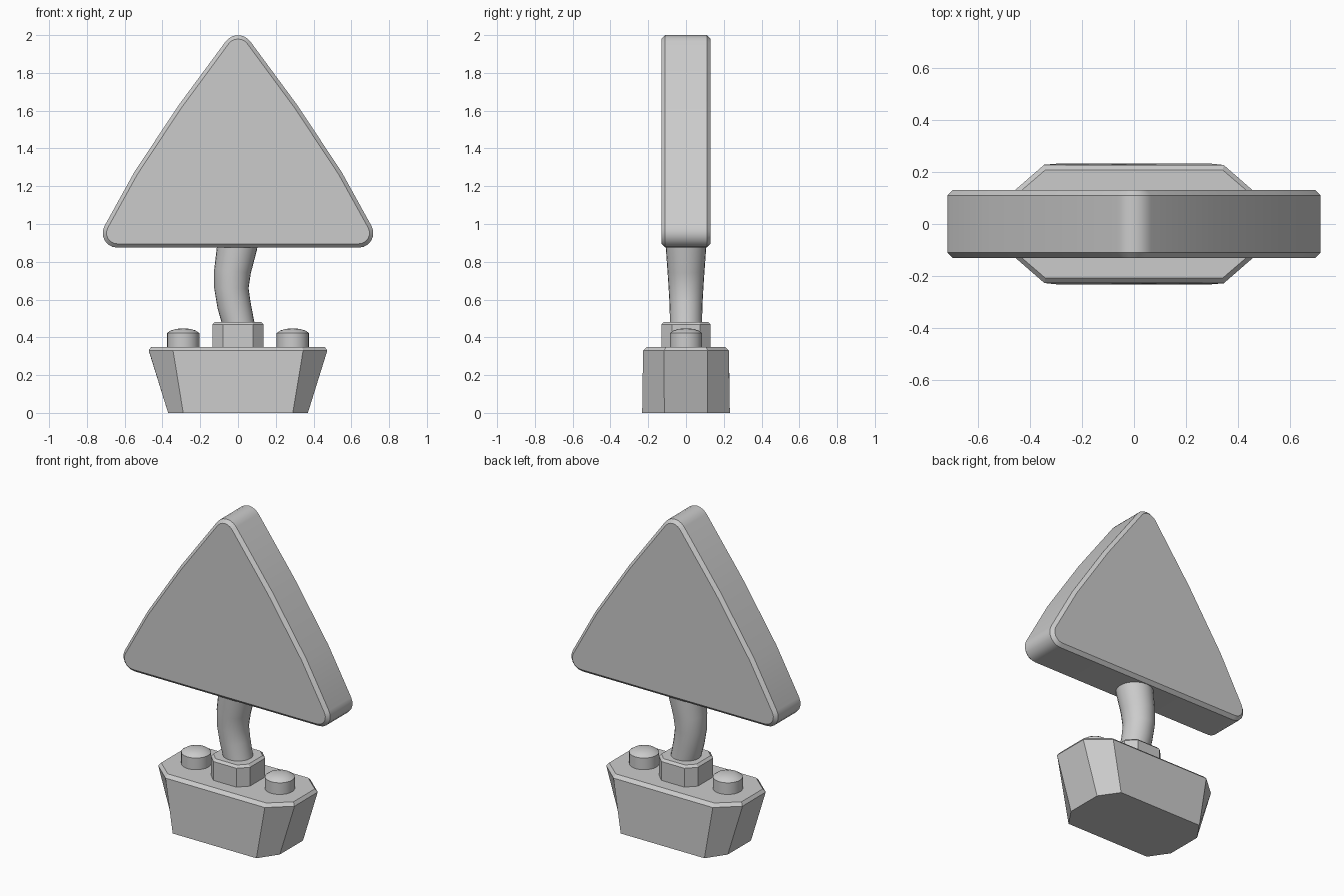
import bpy, bmesh, math
from mathutils import Vector

if "Cube" in bpy.data.objects:
    bpy.data.objects.remove(bpy.data.objects["Cube"])


def loft(name, rings, rim=0.0, rims=(), angle=30):
    """Skin a list of matching rings, cap both ends, bevel the chosen end rims."""
    bm = bmesh.new()
    vs = [[bm.verts.new(p) for p in r] for r in rings]
    n = len(vs[0])
    for a, b in zip(vs, vs[1:]):
        for i in range(n):
            j = (i + 1) % n
            bm.faces.new((a[i], a[j], b[j], b[i]))
    caps = [bm.faces.new(vs[0]), bm.faces.new(vs[-1])]
    bmesh.ops.recalc_face_normals(bm, faces=bm.faces)
    if rim:
        edges = [e for k in rims for e in caps[k].edges]
        bmesh.ops.bevel(bm, geom=edges, offset=rim, segments=1,
                        affect='EDGES', clamp_overlap=True)
    me = bpy.data.meshes.new(name)
    bm.to_mesh(me)
    bm.free()
    ob = bpy.data.objects.new(name, me)
    bpy.context.collection.objects.link(ob)
    bpy.ops.object.select_all(action='DESELECT')
    ob.select_set(True)
    bpy.context.view_layer.objects.active = ob
    bpy.ops.object.shade_smooth_by_angle(angle=math.radians(angle))
    return ob


def fillet(prev, p, nxt, d, n=6):
    """Arc that rounds corner p, starting distance d along each side."""
    p = Vector(p)
    u, v = (Vector(prev) - p).normalized(), (Vector(nxt) - p).normalized()
    c = p + (u + v).normalized() * d / math.cos(u.angle(v) / 2)
    a, b = p + u * d - c, p + v * d - c
    r = a.length
    return [c + a.normalized().slerp(b.normalized(), i / n) * r for i in range(n + 1)]


def octagon(x, y, cx, cy, z):
    """Rectangle of half size x, y with corners cut by cx, cy."""
    q = [(x, y - cy), (x - cx, y)]
    half = q + [(-a, b) for a, b in reversed(q)]
    return [(a, b, z) for a, b in half + [(-a, -b) for a, b in half]]


def circle(x, z, rx, ry, n=24, tilt=0.0):
    """Horizontal ring, optionally tilted about y."""
    ts = [2 * math.pi * i / n for i in range(n)]
    return [(x + rx * math.cos(t), ry * math.sin(t), z + tilt * rx * math.cos(t))
            for t in ts]


# Foliage: rounded triangle with slightly bulging sides
top, mid, low, corner = (0, 2.055), (0.317, 1.625), (0.55, 1.273), (0.77, 0.875)
flip = lambda p: (-p[0], p[1])
outline = (fillet(flip(mid), top, mid, 0.11) + [mid, low]
           + fillet(low, corner, flip(corner), 0.13)
           + fillet(corner, flip(corner), flip(low), 0.13) + [flip(low), flip(mid)])
loft("foliage", [[(p[0], y, p[1]) for p in outline] for y in (-0.13, 0.13)],
     rim=0.02, rims=(0, 1))

# Trunk: bent, widening upwards
path = [(0.02, 0.40, 0.085, 0.084, -0.1), (0.0, 0.48, 0.085, 0.085, 0.1),
        (-0.021, 0.57, 0.088, 0.087, 0.15), (-0.035, 0.66, 0.091, 0.092, 0.0),
        (-0.029, 0.75, 0.097, 0.098, -0.1), (-0.005, 0.875, 0.106, 0.107, -0.1),
        (0.0, 0.92, 0.108, 0.109, 0.0)]
loft("trunk", [circle(x, z, rx, ry, tilt=t) for x, z, rx, ry, t in path], angle=40)

# Base: tapered tub with cut corners
loft("base", [octagon(0.37, 0.232, 0.08, 0.117, 0), octagon(0.478, 0.227, 0.13, 0.112, 0.35)],
     rim=0.02, rims=(1,), angle=25)

# Collar around the trunk foot
loft("collar", [octagon(0.135, 0.13, 0.055, 0.055, z) for z in (0.34, 0.482)],
     rim=0.014, rims=(1,), angle=25)

# Two domed studs
for side, s in (("left", -1), ("right", 1)):
    loft("stud_" + side, [circle(0.29 * s, z, r, r) for z, r in
         ((0.34, 0.085), (0.423, 0.085), (0.436, 0.066), (0.444, 0.04), (0.447, 0.015))],
         angle=32)
